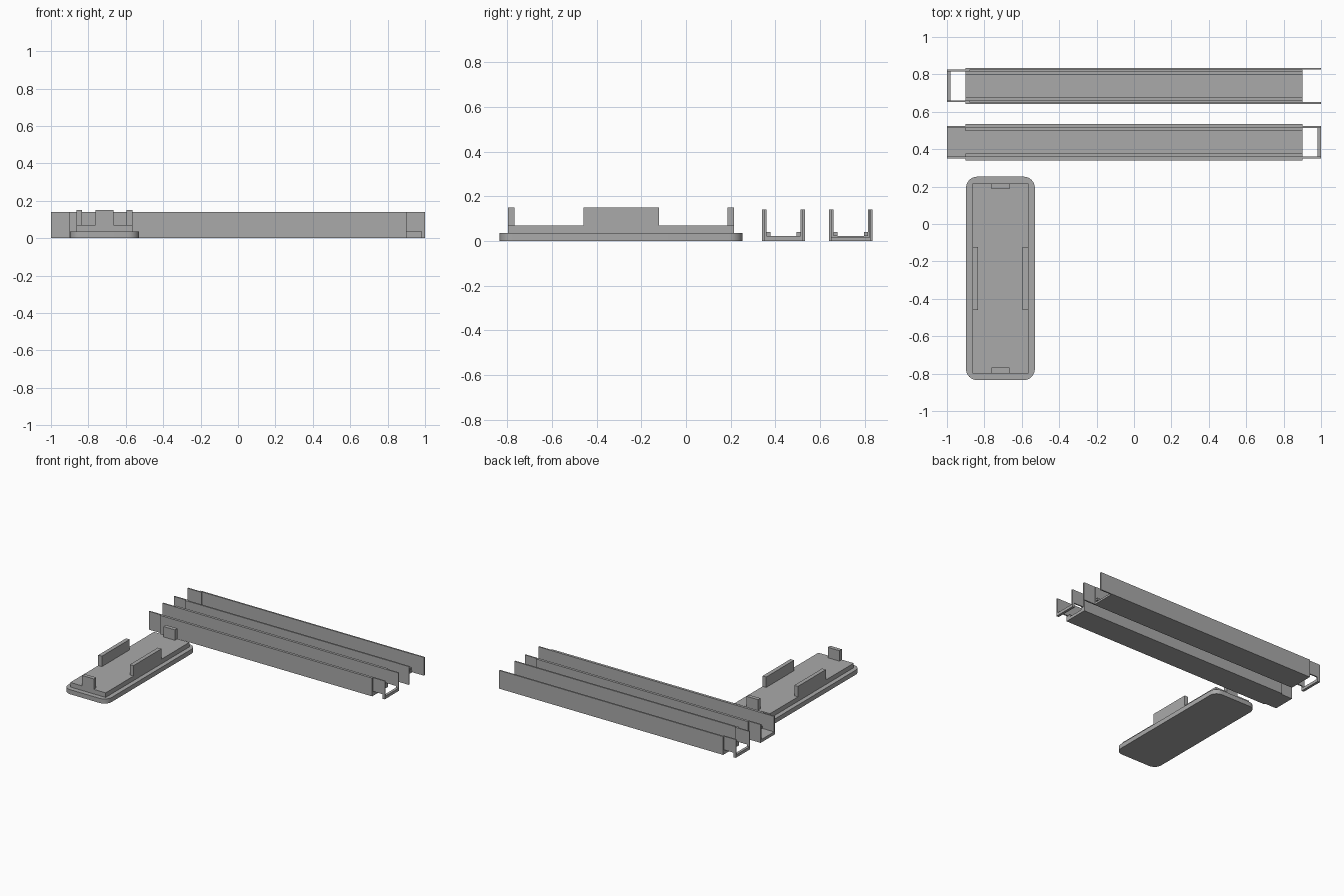
import bpy, bmesh, math

# Remove the default cube
cube = bpy.data.objects.get("Cube")
if cube:
    bpy.data.objects.remove(cube, do_unlink=True)

grey = bpy.data.materials.new("plain grey")
grey.use_nodes = True
colour = (0.4, 0.4, 0.4, 1)
grey.diffuse_color = colour
grey.node_tree.nodes["Principled BSDF"].inputs["Base Color"].default_value = colour


def finish(name, bm):
    bmesh.ops.recalc_face_normals(bm, faces=bm.faces)
    mesh = bpy.data.meshes.new(name)
    bm.to_mesh(mesh)
    bm.free()
    mesh.materials.append(grey)
    obj = bpy.data.objects.new(name, mesh)
    bpy.context.collection.objects.link(obj)
    return obj


def extrude(name, points, offset):
    """Extrude a closed outline along an offset vector."""
    bm = bmesh.new()
    face = bm.faces.new([bm.verts.new(p) for p in points])
    new = bmesh.ops.extrude_face_region(bm, geom=[face])["geom"]
    verts = [v for v in new if isinstance(v, bmesh.types.BMVert)]
    bmesh.ops.translate(bm, verts=verts, vec=offset)
    return finish(name, bm)


def box(name, x, y, z):
    points = [(x[0], y[0], z[0]), (x[1], y[0], z[0]),
              (x[1], y[1], z[0]), (x[0], y[1], z[0])]
    return extrude(name, points, (0, 0, z[1] - z[0]))


def channel(name, x, centre, half, wall, floor):
    """U-shaped section running along x."""
    inner = half - wall
    section = [(-half, 0), (half, 0), (half, TOP), (inner, TOP),
               (inner, floor), (-inner, floor), (-inner, TOP), (-half, TOP)]
    return extrude(name, [(x[0], centre + a, b) for a, b in section],
                   (x[1] - x[0], 0, 0))


def notch(obj, x, centre):
    """Cut the open slot behind the cross strip of a tongue."""
    cutter = box(obj.name + "_cutter", x, (centre - 0.2, centre + 0.2), (-0.1, 0.035))
    cutter.hide_render = True
    cutter.hide_viewport = True
    mod = obj.modifiers.new("slot", "BOOLEAN")
    mod.operation = "DIFFERENCE"
    mod.solver = "EXACT"
    mod.object = cutter


TOP = 0.14
HALF = 0.097

# Front channel: outer sleeve with a narrower liner passing through
FRONT = 0.437
channel("front_channel_sleeve", (-0.9, 0.9), FRONT, HALF, 0.012, 0.018)
liner = channel("front_channel_liner", (-1, 1), FRONT, HALF - 0.01, 0.01, 0.022)
notch(liner, (0.9, 0.98), FRONT)

# Back channel: side walls run on at one end, slotted tongue at the other
BACK = 0.738
channel("back_channel_body", (-0.9, 0.9), BACK, HALF, 0.012, 0.015)
tongue = channel("back_channel_tongue", (-1, -0.88), BACK, HALF - 0.01, 0.01, 0.022)
notch(tongue, (-0.98, -0.9), BACK)

for side, label in ((-1, "front"), (1, "back")):
    ys = sorted((BACK + side * HALF, BACK + side * (HALF - 0.01)))
    box(f"back_channel_{label}_socket_wall", (0.9, 1), ys, (0, TOP))
    # Small retaining rails inside both channels
    for centre, part in ((FRONT, "front"), (BACK, "back")):
        ys = sorted((centre + side * (HALF - 0.02), centre + side * (HALF - 0.038)))
        box(f"{part}_channel_{label}_rail", (-0.9, 0.9), ys, (0.022, 0.04))

# End cap: rounded base plate
CX, CY = -0.714, -0.291
HX, HY, R = 0.184, 0.544, 0.06
outline = []
for sx, sy, start in ((1, 1, 0), (-1, 1, 90), (-1, -1, 180), (1, -1, 270)):
    for i in range(9):
        a = math.radians(start + i * 11.25)
        outline.append((CX + sx * (HX - R) + R * math.cos(a),
                        CY + sy * (HY - R) + R * math.sin(a), 0))
base = extrude("cap_base", outline, (0, 0, 0.035))
bpy.context.view_layer.objects.active = base
base.select_set(True)
bpy.ops.object.shade_smooth_by_angle(angle=math.radians(30))
base.select_set(False)

# Raised step and four upright clips
PX, PY = 0.15, 0.507
box("cap_step", (CX - PX, CX + PX), (CY - PY, CY + PY), (0.03, 0.07))
for s, label in ((-1, "right"), (1, "left")):
    xs = sorted((CX + s * PX, CX + s * (PX - 0.031)))
    box(f"cap_{label}_clip", xs, (CY - 0.169, CY + 0.169), (0.06, 0.15))
for s, label in ((-1, "front"), (1, "back")):
    ys = sorted((CY + s * PY, CY + s * (PY - 0.03)))
    box(f"cap_{label}_clip", (CX - 0.049, CX + 0.049), ys, (0.06, 0.15))
